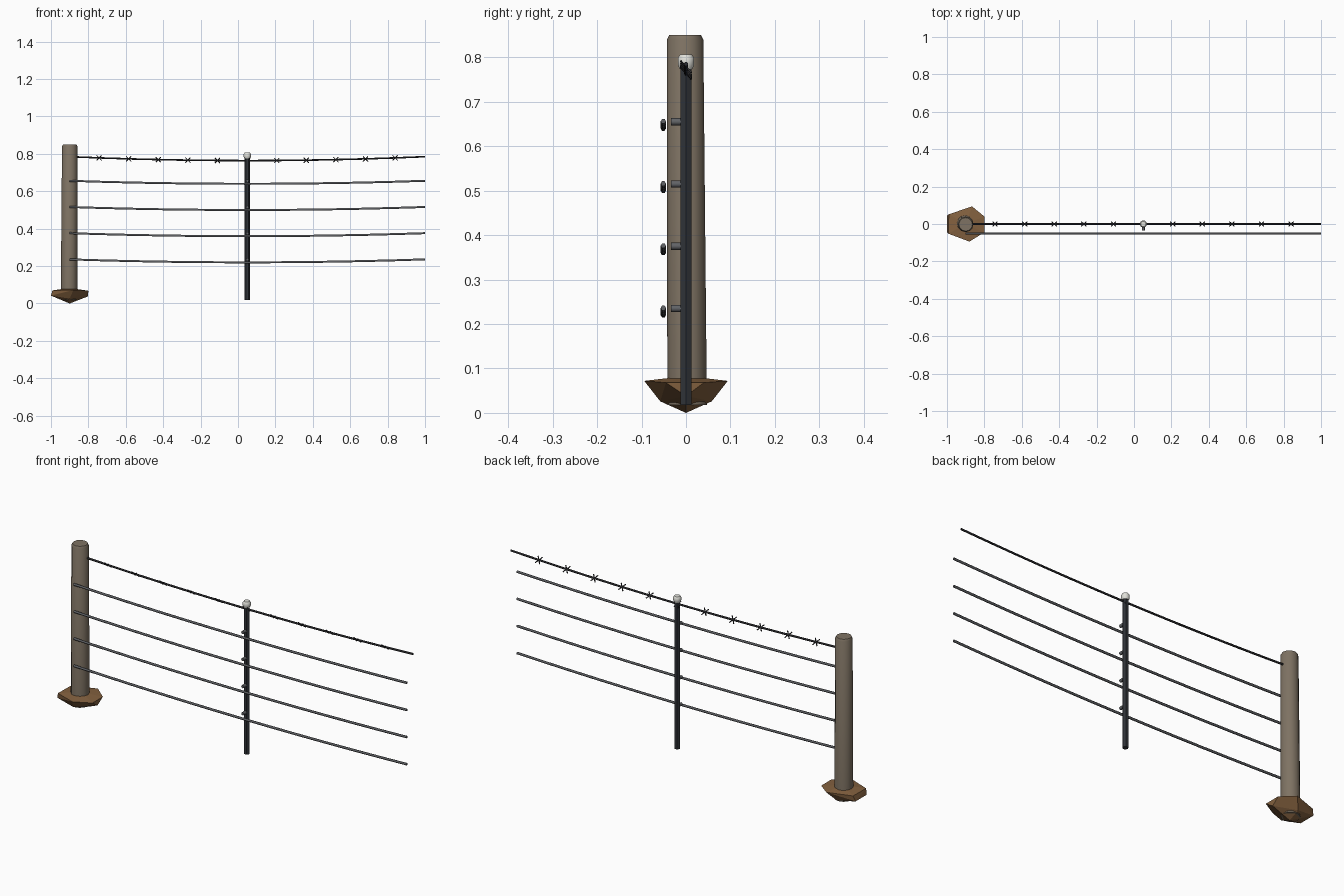
import bpy, bmesh, math
from mathutils import Vector

if "Cube" in bpy.data.objects:
    bpy.data.objects.remove(bpy.data.objects["Cube"])


def mat(name, r, g, b):
    m = bpy.data.materials.new(name)
    m.diffuse_color = (r, g, b, 1)
    m.use_nodes = True
    m.node_tree.nodes["Principled BSDF"].inputs["Base Color"].default_value = m.diffuse_color
    return m


WOOD = mat("weathered wood", 0.21, 0.17, 0.125)
DIRT = mat("brown dirt", 0.23, 0.12, 0.05)
STEEL = mat("dark steel", 0.03, 0.034, 0.04)
WIRE = mat("barbed wire black", 0.025, 0.025, 0.028)
RAIL = mat("grey wire", 0.12, 0.125, 0.135)
WHITE = mat("white plastic", 0.75, 0.75, 0.7)


def finish(bm, name, m, smooth=None):
    bmesh.ops.recalc_face_normals(bm, faces=bm.faces)
    me = bpy.data.meshes.new(name)
    bm.to_mesh(me)
    bm.free()
    me.materials.append(m)
    ob = bpy.data.objects.new(name, me)
    bpy.context.collection.objects.link(ob)
    if smooth:
        bpy.context.view_layer.objects.active = ob
        bpy.ops.object.select_all(action='DESELECT')
        ob.select_set(True)
        bpy.ops.object.shade_smooth_by_angle(angle=math.radians(smooth))
    return ob


def loft(bm, rings):
    """Skin a list of vertex rings and close both ends."""
    vs = [[bm.verts.new(p) for p in r] for r in rings]
    n = len(vs[0])
    for a, b in zip(vs, vs[1:]):
        for i in range(n):
            bm.faces.new((a[i], a[(i + 1) % n], b[(i + 1) % n], b[i]))
    bm.faces.new(vs[0])
    bm.faces.new(vs[-1])


def lathe(name, profile, n, m, smooth=None):
    """profile: (centre x, centre y, z, radius) rows."""
    bm = bmesh.new()
    loft(bm, [[(x + r * math.cos(2 * math.pi * i / n),
                y + r * math.sin(2 * math.pi * i / n), z)
               for i in range(n)] for x, y, z, r in profile])
    return finish(bm, name, m, smooth)


def tube(bm, pts, r, n=6):
    pts = [Vector(p) for p in pts]
    rings = []
    for i, p in enumerate(pts):
        t = (pts[min(i + 1, len(pts) - 1)] - pts[max(i - 1, 0)]).normalized()
        ref = Vector((1, 0, 0)) if abs(t.z) > 0.9 else Vector((0, 0, 1))
        u = t.cross(ref).normalized()
        v = t.cross(u)
        rings.append([p + r * (u * math.cos(2 * math.pi * k / n)
                               + v * math.sin(2 * math.pi * k / n)) for k in range(n)])
    loft(bm, rings)


# Wooden end post with chamfered top
lathe("end_post", [(-0.903, 0.0025, 0.018, 0.0445), (-0.9, -0.002, 0.84, 0.041),
                   (-0.9, -0.002, 0.85, 0.036)], 12, WOOD, 35)

# Faceted dirt mound
bm = bmesh.new()
for x, y, z in [(0.034, 0.094, 0.072), (-0.09, 0.052, 0.07), (-0.092, -0.052, 0.07),
                (0.02, -0.094, 0.072), (0.1, -0.045, 0.068), (0.1, 0.04, 0.068),
                (0.098, 0, 0.038), (-0.1, 0.045, 0.042), (-0.1, -0.045, 0.042),
                (0, 0.058, 0.026), (0, -0.058, 0.026), (0, 0, 0), (0, 0, 0.083)]:
    bm.verts.new((x - 0.9, y, z))
bmesh.ops.convex_hull(bm, input=bm.verts)
finish(bm, "dirt_mound", DIRT)

# Steel picket and its white cap
PX = 0.05
lathe("picket", [(PX, 0, 0.018, 0.0145), (PX, 0, 0.785, 0.0145)], 6, STEEL)
lathe("picket_cap", [(PX, 0, 0.774, 0.015), (PX, 0, 0.784, 0.0195), (PX, 0, 0.798, 0.0195),
                     (PX, 0, 0.806, 0.014)], 10, WHITE, 40)


def sag(x, top, drop, x0=-0.9):
    t = (x - x0) / (1 - x0)
    return top - drop * 4 * t * (1 - t)


# Sagging plain wires, each tied to the picket by a short peg
for k in range(4):
    z = 0.656 - 0.14 * k
    bm = bmesh.new()
    xs = [-0.9 + 1.9 * i / 12 for i in range(13)]
    tube(bm, [(x, -0.051, sag(x, z, 0.016)) for x in xs], 0.006)
    finish(bm, f"plain_wire_{k + 1}", RAIL, 70)
    bm = bmesh.new()
    tube(bm, [(PX, -0.034, z - 0.001), (PX, -0.01, z - 0.001)], 0.008, 8)
    finish(bm, f"wire_peg_{k + 1}", RAIL, 50)

# Top barbed wire with crossed barbs
bm = bmesh.new()
xs = [-0.87 + 1.87 * i / 12 for i in range(13)]
tube(bm, [(x, 0, sag(x, 0.785, 0.021)) for x in xs], 0.005)
finish(bm, "barbed_wire", WIRE, 70)
bm = bmesh.new()
for i in range(11):
    x = -0.743 + 0.1583 * i
    c = Vector((x, 0, sag(x, 0.785, 0.021)))
    for s in (-1, 1):
        d = Vector((s * 0.013, -0.012, 0.013))
        tube(bm, [c - d, c + d], 0.0028, 4)
finish(bm, "barbs", WIRE)
